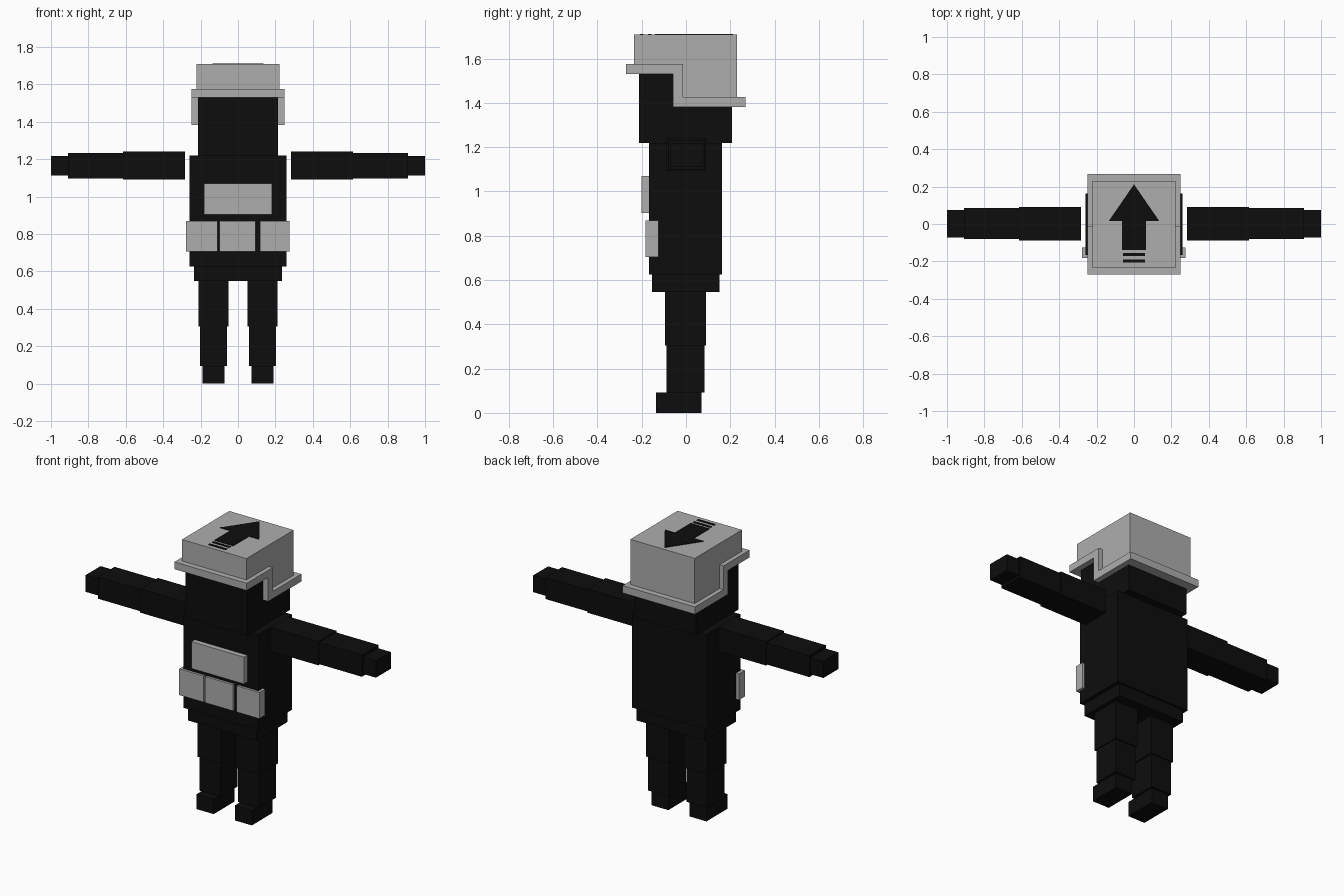
import bpy
import bmesh

if "Cube" in bpy.data.objects:
    bpy.data.objects.remove(bpy.data.objects["Cube"])


def material(name, value):
    m = bpy.data.materials.new(name)
    m.diffuse_color = (value, value, value, 1)
    m.use_nodes = True
    m.node_tree.nodes["Principled BSDF"].inputs["Base Color"].default_value = m.diffuse_color
    return m


BLACK = material("black cloth", 0.004)
GREY = material("light grey", 0.42)


def finish(name, bm, mat):
    bmesh.ops.recalc_face_normals(bm, faces=bm.faces)
    mesh = bpy.data.meshes.new(name)
    bm.to_mesh(mesh)
    bm.free()
    mesh.materials.append(mat)
    ob = bpy.data.objects.new(name, mesh)
    bpy.context.collection.objects.link(ob)
    return ob


def box(name, x, y, z, mat=BLACK):
    """Box from (min, max) ranges on each axis."""
    bm = bmesh.new()
    bmesh.ops.create_cube(bm, size=1)
    for v in bm.verts:
        v.co = [(r[0] + r[1]) / 2 + c * (r[1] - r[0])
                for r, c in zip((x, y, z), v.co)]
    return finish(name, bm, mat)


def prism(name, points, low, high, axis, mat):
    """Extrude a 2D outline along x (points are y, z) or z (points are x, y)."""
    bm = bmesh.new()
    place = (lambda p, d: (d, *p)) if axis == "x" else (lambda p, d: (*p, d))
    face = bm.faces.new([bm.verts.new(place(p, low)) for p in points])
    geom = bmesh.ops.extrude_face_region(bm, geom=[face])["geom"]
    shift = place((0, 0), high - low)
    bmesh.ops.translate(bm, vec=shift, verts=[g for g in geom if isinstance(g, bmesh.types.BMVert)])
    return finish(name, bm, mat)


# Head and body
box("head", (-0.213, 0.213), (-0.212, 0.208), (1.218, 1.64))
box("torso", (-0.258, 0.258), (-0.167, 0.163), (0.625, 1.218))
box("hips", (-0.235, 0.235), (-0.154, 0.152), (0.547, 0.625))

# Limbs, built on one side and mirrored to the other
LIMBS = {
    "upper_arm": ((0.283, 0.614), (-0.087, 0.090), (1.092, 1.240)),
    "forearm": ((0.614, 0.910), (-0.080, 0.085), (1.097, 1.232)),
    "hand": ((0.910, 1.000), (-0.071, 0.076), (1.112, 1.216)),
    "thigh": ((0.050, 0.211), (-0.095, 0.090), (0.305, 0.547)),
    "shin": ((0.060, 0.204), (-0.087, 0.083), (0.093, 0.305)),
    "foot": ((0.073, 0.190), (-0.135, 0.070), (0.000, 0.093)),
}
for part, (x, y, z) in LIMBS.items():
    box("left_" + part, x, y, z)
    box("right_" + part, (-x[1], -x[0]), y, z)

# Chest plate and belt pouches
box("chest_plate", (-0.181, 0.181), (-0.200, -0.160), (0.903, 1.070), GREY)
for side, x in (("right", (-0.278, -0.109)), ("middle", (-0.099, 0.093)),
                ("left", (0.117, 0.275))):
    box(side + "_pouch", x, (-0.182, -0.125), (0.705, 0.868), GREY)

# Helmet crown, lower at the back than at the front
prism("helmet_crown",
      [(-0.234, 1.55), (-0.234, 1.708), (0.231, 1.708), (0.231, 1.40),
       (-0.04, 1.40), (-0.04, 1.55)], -0.222, 0.222, "x", GREY)

# Stepped brim around the crown
prism("helmet_brim",
      [(-0.270, 1.530), (-0.270, 1.575), (-0.013, 1.575), (-0.013, 1.427),
       (0.268, 1.427), (0.268, 1.381), (-0.058, 1.381), (-0.058, 1.530)],
      -0.249, 0.249, "x", GREY)

# Painted arrow and stripes on top of the helmet
TOP = (1.706, 1.711)
prism("arrow",
      [(0, 0.212), (0.135, 0.016), (0.065, 0.016), (0.065, -0.14),
       (-0.065, -0.14), (-0.065, 0.016), (-0.135, 0.016)], *TOP, "z", BLACK)
for i, y in enumerate((-0.163, -0.199)):
    box(f"arrow_stripe_{i + 1}", (-0.06, 0.06), (y - 0.008, y + 0.008), TOP)
